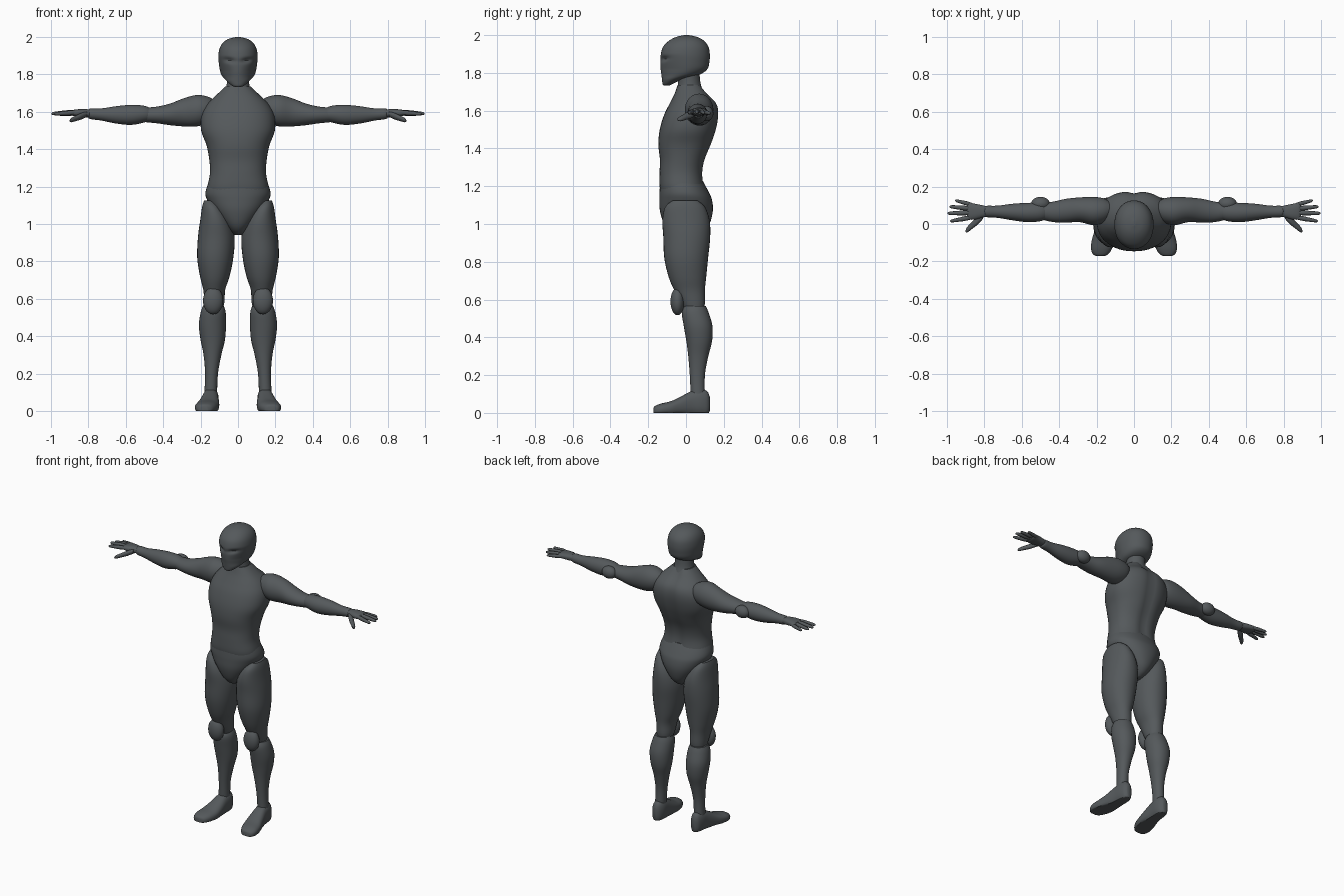
import bpy, bmesh, math
from mathutils import Vector

grey = bpy.data.materials.new("dark grey")
grey.diffuse_color = (0.09, 0.1, 0.106, 1)


def finish(name, bm, mirror):
    bmesh.ops.recalc_face_normals(bm, faces=bm.faces)
    me = bpy.data.meshes.new(name)
    bm.to_mesh(me)
    bm.free()
    me.materials.append(grey)
    ob = bpy.data.objects.new(name, me)
    bpy.context.collection.objects.link(ob)
    bpy.ops.object.select_all(action='DESELECT')
    ob.select_set(True)
    bpy.context.view_layer.objects.active = ob
    bpy.ops.object.shade_smooth_by_angle(angle=math.radians(40))
    if mirror:
        # mirror across the body's centre plane
        m = ob.modifiers.new("Mirror", 'MIRROR')
        m.use_mirror_merge = False
    return ob


def spline(rows, steps):
    """Catmull-Rom through rows, giving smooth in-between sections."""
    out = []
    for i in range(len(rows) - 1):
        p0, p1, p2, p3 = (rows[max(0, min(len(rows) - 1, k))] for k in range(i - 1, i + 3))
        for s in range(steps):
            t = s / steps
            out.append([0.5 * (2 * b + (c - a) * t + (2 * a - 5 * b + 4 * c - d) * t * t
                               + (3 * b - a - 3 * c + d) * t ** 3)
                        for a, b, c, d in zip(p0, p1, p2, p3)])
    return out + [list(rows[-1])]


def loft(name, axis, rows, power=2.0, mirror=True, sides=32, steps=4, warp=None):
    """Rows are (position on axis, min a, max a, min b, max b) of rounded sections."""
    bm = bmesh.new()
    rings = []
    for p, a0, a1, b0, b1 in spline(rows, steps):
        ring = []
        for k in range(sides):
            t = 2 * math.pi * k / sides
            c, s = math.cos(t), math.sin(t)
            a = (a0 + a1) / 2 + (a1 - a0) / 2 * math.copysign(abs(c) ** (2 / power), c)
            b = (b0 + b1) / 2 + (b1 - b0) / 2 * math.copysign(abs(s) ** (2 / power), s)
            co = {'x': (p, a, b), 'y': (a, p, b), 'z': (a, b, p)}[axis]
            co = Vector(co)
            ring.append(bm.verts.new(warp(co) if warp else co))
        rings.append(ring)
    for r, q in zip(rings, rings[1:]):
        for k in range(sides):
            n = (k + 1) % sides
            bm.faces.new((r[k], r[n], q[n], q[k]))
    bm.faces.new(rings[0])
    bm.faces.new(rings[-1])
    return finish(name, bm, mirror)


def pad(name, centre, size):
    bm = bmesh.new()
    bmesh.ops.create_uvsphere(bm, u_segments=24, v_segments=14, radius=1)
    for v in bm.verts:
        v.co = Vector(centre) + Vector(v.co[i] * size[i] for i in range(3))
    finish(name, bm, True)


# head: mask-like face with narrow jaw and sunken eye band
def face(v):
    front = max(0.0, min(1.0, -v.y / 0.13))
    v.x *= 1 - 0.22 * front * max(0.0, min(1.0, (1.9 - v.z) / 0.08))
    eye_z = 1.868 + abs(v.x) * 0.15
    dip = math.exp(-((v.z - eye_z) / 0.012) ** 2) * math.exp(-((abs(v.x) - 0.045) / 0.028) ** 2)
    if v.y < -0.03:
        v.y += 0.016 * dip
    return v


loft("head", 'z', [
    (1.733, -.022, .022, -.118, -.088), (1.742, -.042, .042, -.124, -.07),
    (1.765, -.07, .07, -.127, -.02), (1.79, -.087, .087, -.13, .07),
    (1.82, -.097, .097, -.134, .113), (1.86, -.103, .103, -.135, .124),
    (1.90, -.105, .105, -.133, .126), (1.94, -.098, .098, -.12, .118),
    (1.97, -.08, .08, -.09, .095), (1.99, -.05, .05, -.053, .06),
    (2.0, -.008, .008, -.01, .016)], 2.1, False, 48, 6, face)

loft("neck", 'z', [
    (1.64, -.085, .085, -.05, .11), (1.70, -.072, .072, -.05, .092),
    (1.75, -.06, .06, -.042, .076), (1.83, -.058, .058, -.045, .07)], 2, False)


# torso with a shallow groove down the spine
def spine(v):
    if v.y > 0.05 and v.z > 1.2:
        v.y -= 0.012 * math.exp(-(v.x / 0.03) ** 2)
    return v


loft("torso", 'z', [
    (1.15, -.165, .165, -.13, .115), (1.20, -.163, .163, -.14, .098),
    (1.27, -.15, .15, -.14, .09), (1.34, -.153, .153, -.138, .102),
    (1.42, -.168, .168, -.146, .135), (1.50, -.197, .197, -.139, .162),
    (1.58, -.195, .195, -.115, .175), (1.64, -.165, .165, -.085, .163),
    (1.69, -.115, .115, -.06, .115), (1.735, -.068, .068, -.045, .082)],
    2.3, False, 48, 4, spine)

loft("pelvis", 'z', [
    (.94, -.022, .022, -.04, .06), (.96, -.045, .045, -.085, .095),
    (1.0, -.082, .082, -.117, .125), (1.07, -.135, .135, -.138, .142),
    (1.13, -.166, .166, -.141, .137), (1.17, -.174, .174, -.14, .12),
    (1.23, -.155, .155, -.136, .088)], 2.2, False, 40)

# legs
loft("thigh", 'z', [
    (.53, .085, .17, 0, .09), (.58, .073, .178, -.025, .10),
    (.65, .068, .186, -.062, .10), (.72, .045, .203, -.092, .107),
    (.82, .025, .218, -.115, .117), (.93, .018, .214, -.12, .128),
    (1.02, .04, .202, -.125, .125), (1.09, .085, .192, -.11, .10),
    (1.125, .12, .182, -.07, .06)], 2.1)
pad("knee_pad", (.133, -.045, .59), (.054, .037, .073))
loft("shin", 'z', [
    (.09, .112, .18, .025, .10), (.2, .107, .176, .02, .10),
    (.3, .089, .184, .012, .118), (.38, .07, .2, .002, .138),
    (.46, .064, .209, -.012, .14), (.53, .066, .199, -.022, .12),
    (.565, .078, .185, -.01, .105)], 2.1)


# foot with a flat sole
def sole(v):
    v.z = max(v.z, 0)
    return v


loft("foot", 'y', [
    (-.172, .16, .198, -.01, .028), (-.162, .138, .219, -.012, .038),
    (-.13, .117, .23, -.015, .05), (-.08, .103, .224, -.015, .062),
    (-.03, .1, .208, -.015, .085), (.03, .103, .192, -.015, .116),
    (.08, .104, .185, -.015, .125), (.112, .115, .175, -.012, .115),
    (.126, .13, .16, .01, .085)], 2.4, warp=sole)

# arms
loft("upper_arm", 'x', [
    (.13, .03, .12, 1.575, 1.665), (.165, .005, .138, 1.54, 1.682),
    (.22, -.006, .145, 1.522, 1.69), (.29, .01, .142, 1.522, 1.672),
    (.36, .008, .135, 1.528, 1.645), (.43, .01, .12, 1.538, 1.628),
    (.5, .025, .11, 1.545, 1.622)])
pad("elbow_pad", (.5, .108, 1.585), (.05, .037, .04))
loft("forearm", 'x', [
    (.46, .03, .10, 1.555, 1.615), (.50, .015, .113, 1.543, 1.632),
    (.57, .01, .113, 1.53, 1.637), (.65, .02, .108, 1.537, 1.63),
    (.73, .033, .098, 1.553, 1.618), (.79, .037, .097, 1.561, 1.617),
    (.80, .05, .085, 1.57, 1.608)])
loft("palm", 'x', [
    (.77, .045, .09, 1.572, 1.61), (.81, .034, .1, 1.57, 1.614),
    (.85, .024, .108, 1.573, 1.614), (.88, .024, .113, 1.577, 1.61),
    (.892, .035, .1, 1.582, 1.603)], 2.4)

# fingers and thumb: knuckle point, tip point, radius
digits = [("little_finger", (.865, .103, 1.592), (.957, .126, 1.585), .0105),
          ("ring_finger", (.87, .082, 1.596), (.987, .093, 1.588), .0115),
          ("middle_finger", (.87, .06, 1.598), (.998, .057, 1.59), .012),
          ("index_finger", (.865, .036, 1.596), (.983, .015, 1.588), .0115),
          ("thumb", (.808, .045, 1.588), (.9, -.038, 1.552), .016)]
for name, a, b, r in digits:
    a, b = Vector(a), Vector(b)
    rows = []
    for t, f in ((0, .9), (.35, 1.1), (.6, .95), (.85, .8), (.96, .55), (1, .15)):
        p = a.lerp(b, t)
        w = r * f * (1.3 if name == "thumb" else 1)
        rows.append((p.x, p.y - w, p.y + w, p.z - r * f, p.z + r * f))
    loft(name, 'x', rows, 2, True, 12, 3)
